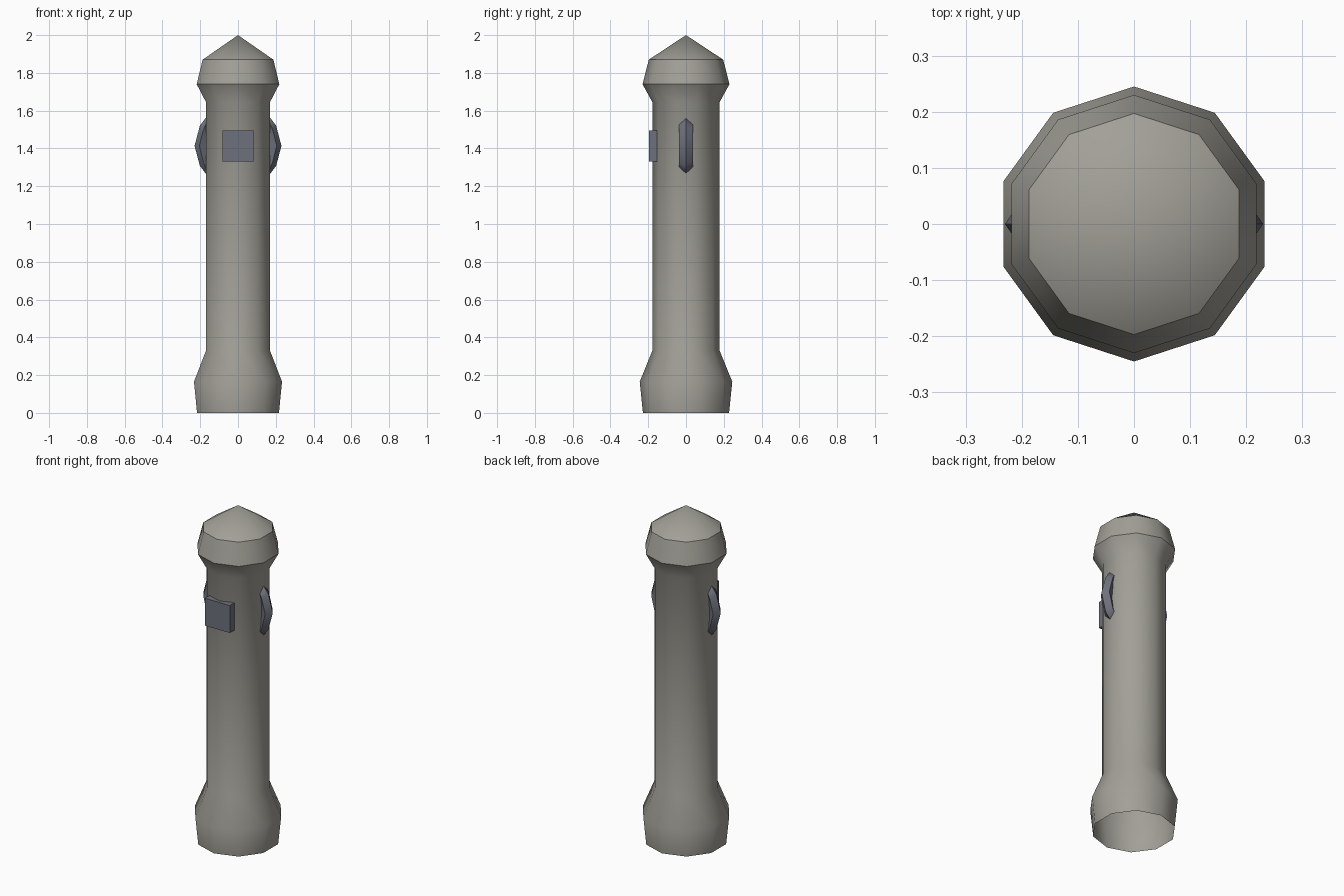
import bpy, bmesh, math

if "Cube" in bpy.data.objects:
    bpy.data.objects.remove(bpy.data.objects["Cube"])


def material(name, rgb):
    m = bpy.data.materials.new(name)
    m.diffuse_color = (*rgb, 1)
    m.use_nodes = True
    m.node_tree.nodes["Principled BSDF"].inputs["Base Color"].default_value = m.diffuse_color
    return m


STONE = material("warm grey stone", (0.36, 0.35, 0.31))
METAL = material("dark blue grey metal", (0.155, 0.165, 0.20))


def finish(name, bm, mat, angle=None):
    bmesh.ops.recalc_face_normals(bm, faces=bm.faces)
    me = bpy.data.meshes.new(name)
    bm.to_mesh(me)
    bm.free()
    me.materials.append(mat)
    ob = bpy.data.objects.new(name, me)
    bpy.context.collection.objects.link(ob)
    if angle:
        bpy.ops.object.select_all(action='DESELECT')
        ob.select_set(True)
        bpy.context.view_layer.objects.active = ob
        bpy.ops.object.shade_smooth_by_angle(angle=math.radians(angle))
    return ob


def loft(bm, rings, close_ends=False):
    rows = [[bm.verts.new(p) for p in r] for r in rings]
    n = len(rows[0])
    for a, b in zip(rows, rows[1:]):
        for i in range(n):
            j = (i + 1) % n
            bm.faces.new((a[i], a[j], b[j], b[i]))
    if close_ends:
        bm.faces.new(rows[0])
        bm.faces.new(rows[-1])
    return rows


# Ten-sided post, open underneath, with flared foot and pointed cap
SIDES = 10
profile = [(0.228, 0), (0.245, 0.165), (0.178, 0.33), (0.178, 1.645),
           (0.23, 1.74), (0.197, 1.87)]
bm = bmesh.new()
rings = [[(r * math.sin(i * math.tau / SIDES), r * math.cos(i * math.tau / SIDES), z)
          for i in range(SIDES)] for r, z in profile]
rows = loft(bm, rings)
tip = bm.verts.new((0, 0, 2))
for i in range(SIDES):
    bm.faces.new((rows[-1][i], rows[-1][(i + 1) % SIDES], tip))
finish("post", bm, STONE, 37)

# Front plate
bm = bmesh.new()
bmesh.ops.create_cube(bm, size=1)
for v in bm.verts:
    v.co.x *= 0.166
    v.co.y = v.co.y * 0.042 - 0.175
    v.co.z = v.co.z * 0.164 + 1.413
finish("front_plate", bm, METAL)

# Curved side handles: diamond section swept along a bowed path
# station: outer ridge x, z; side ridge x, z
half = [(0.172, 0.146, 0.172, 0.112), (0.202, 0.106, 0.183, 0.086)]
stations = half + [(0.23, 0, 0.205, 0)] + [(a, -b, c, -d) for a, b, c, d in reversed(half)]
for side, name in ((-1, "left_handle"), (1, "right_handle")):
    bm = bmesh.new()
    rings = []
    for ox, oz, sx, sz in [(0.14, 0.146, 0.14, 0.112)] + stations + [(0.14, -0.146, 0.14, -0.112)]:
        rings.append([(side * ox, 0, 1.414 + oz), (side * sx, 0.036, 1.414 + sz),
                      (side * 0.135, 0, 1.414 + sz * 0.7), (side * sx, -0.036, 1.414 + sz)])
    loft(bm, rings, True)
    finish(name, bm, METAL, 60)
